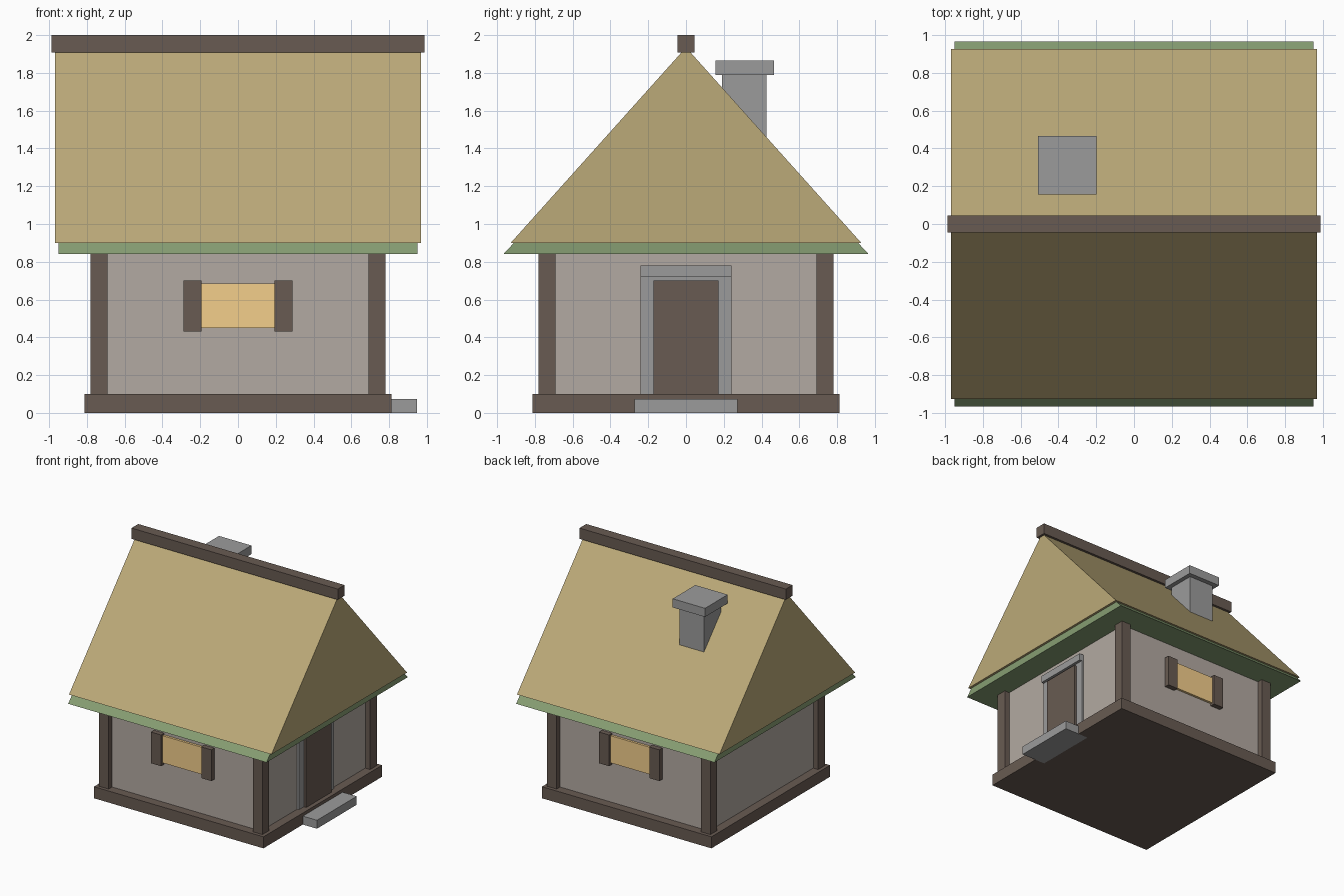
import bpy, bmesh

if "Cube" in bpy.data.objects:
    bpy.data.objects.remove(bpy.data.objects["Cube"])


def mat(name, r, g, b):
    m = bpy.data.materials.new(name)
    m.diffuse_color = (r, g, b, 1)
    m.use_nodes = True
    m.node_tree.nodes["Principled BSDF"].inputs["Base Color"].default_value = m.diffuse_color
    return m


THATCH = mat("thatch", 0.50, 0.40, 0.19)
GREEN = mat("moss", 0.24, 0.34, 0.17)
WOOD = mat("timber", 0.14, 0.105, 0.085)
PLASTER = mat("plaster", 0.45, 0.40, 0.36)
STONE = mat("stone", 0.33, 0.33, 0.33)
GLOW = mat("window_glow", 0.90, 0.62, 0.26)


def finish(name, bm, material):
    bmesh.ops.recalc_face_normals(bm, faces=bm.faces)
    me = bpy.data.meshes.new(name)
    bm.to_mesh(me)
    bm.free()
    me.materials.append(material)
    ob = bpy.data.objects.new(name, me)
    bpy.context.collection.objects.link(ob)
    return ob


def box(name, x, y, z, material):
    """Box from (min, max) ranges on each axis."""
    bm = bmesh.new()
    bmesh.ops.create_cube(bm, size=1)
    for v in bm.verts:
        v.co = [r[0] + (c + 0.5) * (r[1] - r[0]) for r, c in zip((x, y, z), v.co)]
    return finish(name, bm, material)


def gable(name, half_x, half_y, z0, z1, material):
    """Triangular prism with its ridge along x."""
    bm = bmesh.new()
    face = bm.faces.new([bm.verts.new((-half_x, y, z))
                         for y, z in ((-half_y, z0), (half_y, z0), (0, z1))])
    ext = bmesh.ops.extrude_face_region(bm, geom=[face], use_keep_orig=True)
    moved = [g for g in ext["geom"] if isinstance(g, bmesh.types.BMVert)]
    bmesh.ops.translate(bm, verts=moved, vec=(2 * half_x, 0, 0))
    return finish(name, bm, material)


def span(centre, half):
    return (centre - half, centre + half)


# Sill, walls and corner posts
box("base_sill", span(0, 0.812), span(0, 0.812), (0, 0.10), WOOD)
box("walls", span(0, 0.735), span(0, 0.735), (0.05, 0.86), PLASTER)
for sx in (-1, 1):
    for sy in (-1, 1):
        box("corner_post", span(sx * 0.737, 0.045), span(sy * 0.737, 0.045),
            (0.02, 0.87), WOOD)

# Roof: green eaves layer, thatch, ridge beam
gable("eaves_layer", 0.95, 0.967, 0.84, 1.88, GREEN)
gable("thatch_roof", 0.97, 0.928, 0.90, 1.935, THATCH)
box("ridge_beam", span(0, 0.988), span(0, 0.046), (1.907, 2.0), WOOD)

# Chimney
box("chimney_shaft", span(-0.353, 0.117), span(0.308, 0.117), (1.30, 1.80), STONE)
box("chimney_cap", span(-0.353, 0.155), span(0.310, 0.155), (1.79, 1.865), STONE)

# Door on the right side
box("door_frame", (0.70, 0.752), span(0, 0.24), (0.08, 0.73), STONE)
box("door_lintel", (0.70, 0.775), span(0, 0.24), (0.72, 0.78), STONE)
box("door", (0.70, 0.775), span(0, 0.173), (0.08, 0.70), WOOD)
box("door_step", (0.72, 0.947), span(0, 0.272), (0, 0.073), STONE)

# Windows with shutters, front and back
for sy in (-1, 1):
    box("window", span(0, 0.215), span(sy * 0.728, 0.027), (0.45, 0.685), GLOW)
    for sx in (-1, 1):
        box("shutter", span(sx * 0.241, 0.048), span(sy * 0.75, 0.028),
            (0.43, 0.70), WOOD)
